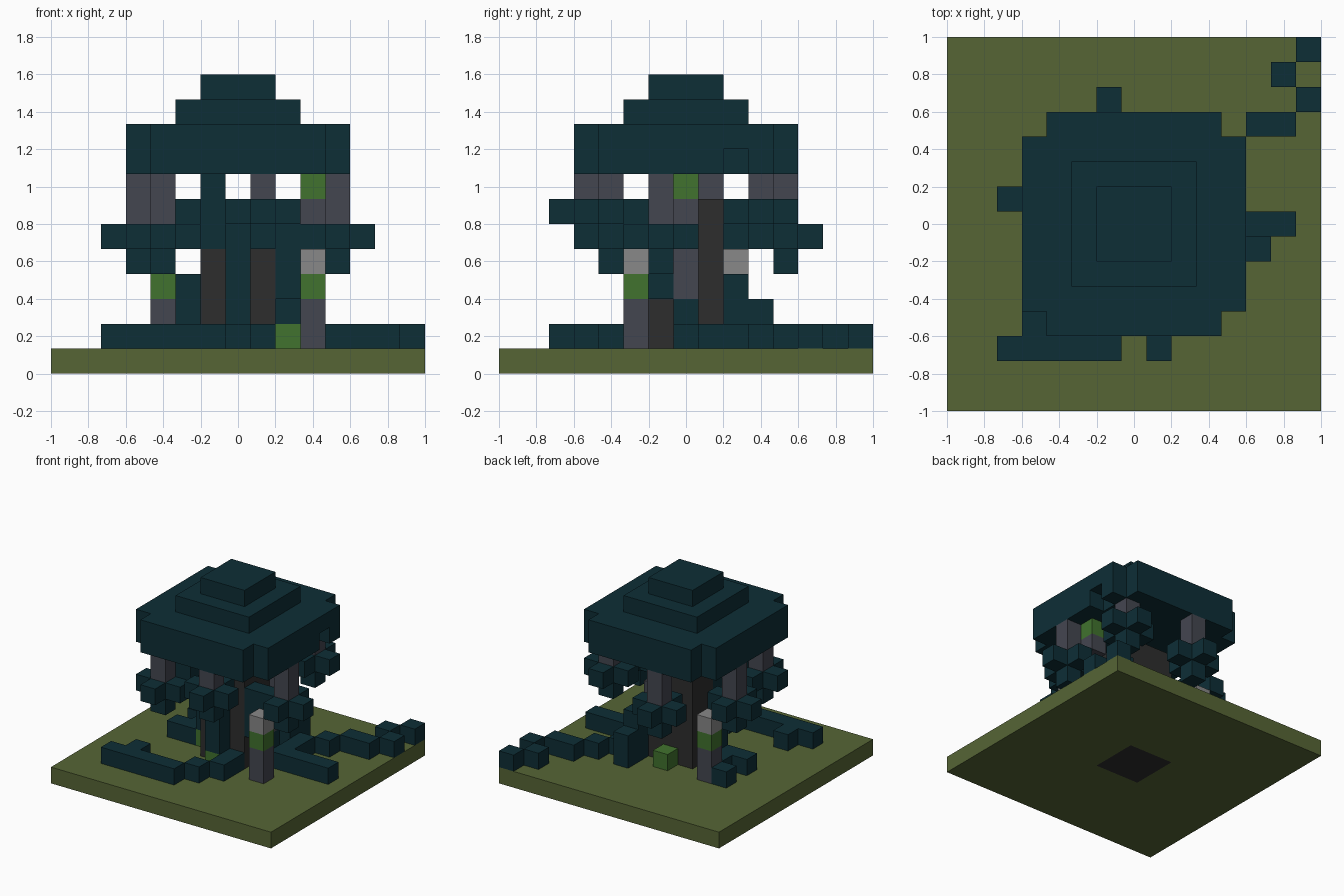
import bpy
import bmesh
from mathutils import Vector

UNIT = 2 / 15

cube = bpy.data.objects.get("Cube")
if cube:
    bpy.data.objects.remove(cube, do_unlink=True)


def to_linear(channel):
    value = channel / 255
    return value / 12.92 if value <= 0.04045 else ((value + 0.055) / 1.055) ** 2.4


def make_material(name, *rgb):
    colour = [to_linear(c) for c in rgb] + [1]
    material = bpy.data.materials.new(name)
    material.use_nodes = True
    material.diffuse_color = colour
    material.node_tree.nodes["Principled BSDF"].inputs["Base Color"].default_value = colour
    return material


teal = make_material("dark_teal", 13, 46, 54)
olive = make_material("olive_grass", 86, 101, 53)
stone = make_material("slate_grey", 68, 70, 80)
bark = make_material("charcoal_bark", 45, 45, 45)
green = make_material("leaf_green", 65, 114, 46)
pale = make_material("pale_grey", 136, 136, 136)

# Every filled block: grid cell -> (part name, material)
cells = {}


def box(part, material, xs, ys, zs):
    """Fill inclusive ranges of grid cells with one part."""
    for x in range(xs[0], xs[-1] + 1):
        for y in range(ys[0], ys[-1] + 1):
            for z in range(zs[0], zs[-1] + 1):
                cells[x, y, z] = (part, material)


def block(part, material, x, y, *zs):
    box(part, material, [x], [y], zs)


def square(part, material, half, *zs):
    box(part, material, (-half, half), (-half, half), zs)


# Ground slab and trunk
square("ground_slab", olive, 7, 0)
square("trunk", bark, 1, 0, 6)

# Stepped canopy with cut corners and one notch
square("canopy", teal, 4, 8, 9)
for x in (-4, 4):
    for y in (-4, 4):
        for z in (8, 9):
            del cells[x, y, z]
del cells[4, 2, 8]
square("canopy", teal, 2, 10)
square("canopy", teal, 1, 11)

# Roots crawling over the ground
box("roots", teal, (-5, -1), [-5], [1])
box("roots", teal, (3, 6), [0], [1])
box("roots", teal, (5, 6), [4], [1])
for x, y in ((-4, -4), (0, -4), (1, -3), (1, -2), (7, 7), (6, 6), (7, 5),
             (4, 3), (3, 2), (3, 1), (-3, 0), (-4, 0), (-3, 1), (-4, 2)):
    block("roots", teal, x, y, 1)

# Buttresses growing up around the trunk
for x, y, low, high in ((0, -2, 2, 5), (-2, 0, 2, 3), (2, 0, 2, 2),
                        (2, -1, 3, 5), (2, 2, 1, 3), (2, 3, 1, 2),
                        (-1, -1, 5, 7), (-2, -2, 6, 6)):
    block("buttresses", teal, x, y, low, high)
block("trunk_stone", stone, 2, 0, 3, 4)

# Green shoots on the four sides of the trunk base
for x, y in ((2, 0), (-2, 0), (0, 2), (0, -2)):
    block("shoots", green, x, y, 1)

# Hanging lanterns: stone stem with a cross of leaves and a leaf tip
for x, y, level in ((4, -1, 5), (-4, 1, 5), (-1, 4, 5), (-3, -3, 5),
                    (1, -4, 6), (3, 3, 6)):
    box("hanging_leaves", teal, (x - 1, x + 1), [y], [level])
    box("hanging_leaves", teal, [x], (y - 1, y + 1), [level])
    block("hanging_leaves", teal, x, y, level - 1)
    block("hanging_stems", stone, x, y, level + 1, 7)

# Small green-topped branch under the canopy
block("branch", stone, 3, 0, 6)
block("branch_bud", green, 3, 0, 7)

# Two standing posts on opposite sides
for side in (1, -1):
    x, y = 3 * side, -2 * side
    block("posts", stone, x, y, 1, 2)
    block("post_bands", green, x, y, 3)
    block("post_caps", pale, x, y, 4)


def build_part(name, material, members):
    """Skin the outer sides of a part's cells, then merge flat areas."""
    bm = bmesh.new()
    for cell in members:
        centre = Vector(cell) + Vector((0, 0, 0.5))
        for axis in range(3):
            for sign in (-1, 1):
                normal = Vector((0, 0, 0))
                normal[axis] = sign
                near = tuple(int(c + n) for c, n in zip(cell, normal))
                if near in cells:
                    continue
                u = Vector((0, 0, 0))
                u[(axis + 1) % 3] = 0.5
                v = normal.cross(u)
                corners = (-u - v, u - v, u + v, v - u)
                bm.faces.new([bm.verts.new((centre + normal / 2 + c) * UNIT)
                              for c in corners])
    bmesh.ops.remove_doubles(bm, verts=bm.verts, dist=0.001)
    mesh = bpy.data.meshes.new(name)
    bm.to_mesh(mesh)
    bm.free()
    mesh.materials.append(material)
    part = bpy.data.objects.new(name, mesh)
    bpy.context.collection.objects.link(part)


for name, material in dict.fromkeys(cells.values()):
    build_part(name, material, [c for c, p in cells.items() if p[0] == name])
